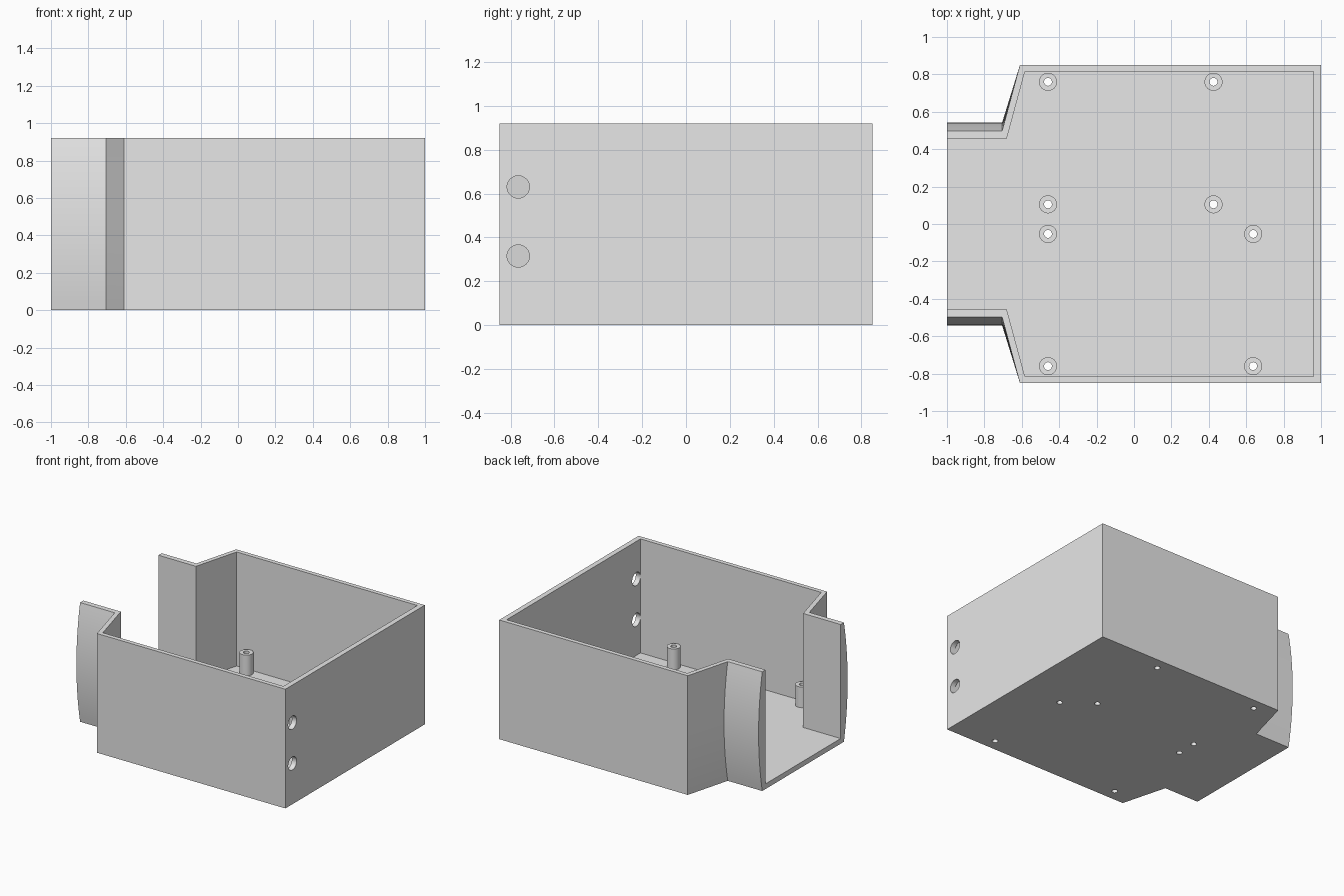
import bpy, bmesh, math
from mathutils import Matrix, Vector

if "Cube" in bpy.data.objects:
    bpy.data.objects.remove(bpy.data.objects["Cube"], do_unlink=True)

HEIGHT, FLOOR, POST_TOP = 0.92, 0.04, 0.20
NECK_Y, BULGE = 0.498, 0.045
POST_R, SCREW_R, PORT_R = 0.048, 0.021, 0.051
POSTS = [(-0.46, 0.76), (0.425, 0.76), (-0.46, 0.105), (0.425, 0.105),
         (-0.46, -0.053), (0.637, -0.053), (-0.46, -0.76), (0.637, -0.76)]

grey = bpy.data.materials.new("plain grey")
grey.use_nodes = True
grey.diffuse_color = (0.8, 0.8, 0.8, 1)
grey.node_tree.nodes["Principled BSDF"].inputs["Base Color"].default_value = (0.8, 0.8, 0.8, 1)


def make_object(name, bm):
    bmesh.ops.recalc_face_normals(bm, faces=bm.faces[:])
    mesh = bpy.data.meshes.new(name)
    bm.to_mesh(mesh)
    bm.free()
    mesh.materials.append(grey)
    obj = bpy.data.objects.new(name, mesh)
    bpy.context.collection.objects.link(obj)
    return obj


def activate(obj):
    bpy.ops.object.select_all(action="DESELECT")
    obj.select_set(True)
    bpy.context.view_layer.objects.active = obj


def smooth(obj):
    activate(obj)
    bpy.ops.object.shade_smooth_by_angle(angle=math.radians(30))


def outline(half):
    """Full plan outline from the half with positive y."""
    return half + [(x, -y) for x, y in reversed(half)]


def loft(name, sections):
    """Solid through matching plan outlines, given as (z, points)."""
    bm = bmesh.new()
    loops = [[bm.verts.new((x, y, z)) for x, y in pts] for z, pts in sections]
    for low, high in zip(loops, loops[1:]):
        for i in range(len(low)):
            j = (i + 1) % len(low)
            bm.faces.new((low[i], low[j], high[j], high[i]))
    bm.faces.new(loops[0])
    bm.faces.new(loops[-1])
    return make_object(name, bm)


def cut(obj, cutter):
    cutter.hide_render = True
    mod = obj.modifiers.new("cut", "BOOLEAN")
    mod.operation, mod.solver, mod.object = "DIFFERENCE", "EXACT", cutter
    activate(obj)
    bpy.ops.object.modifier_apply(modifier=mod.name)
    bpy.data.objects.remove(cutter, do_unlink=True)


# Outer shell, with neck cheeks bowed outward at mid height
STEPS = 20
sections = []
for k in range(STEPS + 1):
    t = k / STEPS
    y = NECK_Y + BULGE * (1 - (2 * t - 1) ** 2)
    sections.append((HEIGHT * t, outline([(1, 0.85), (-0.61, 0.85), (-0.705, y), (-1, y)])))
case = loft("case", sections)

# Cavity, open at the top and at the neck end
inside = outline([(0.96, 0.816), (-0.583, 0.816), (-0.68, 0.458), (-1.2, 0.458)])
cut(case, loft("cavity_cutter", [(FLOOR, inside), (HEIGHT + 0.2, inside)]))

# Screw holes in the floor and two round ports in the right-hand end wall
bm = bmesh.new()
for x, y in POSTS:
    bmesh.ops.create_cone(bm, cap_ends=True, segments=32, radius1=SCREW_R, radius2=SCREW_R,
                          depth=0.2, matrix=Matrix.Translation((x, y, 0.02)))
for z in (0.315, 0.63):
    bmesh.ops.create_cone(bm, cap_ends=True, segments=32, radius1=PORT_R, radius2=PORT_R, depth=0.2,
                          matrix=Matrix.Translation((0.98, -0.765, z)) @ Matrix.Rotation(math.pi / 2, 4, "Y"))
cut(case, make_object("hole_cutter", bm))
smooth(case)

# Hollow standoff posts, spun from a profile
for n, (x, y) in enumerate(POSTS, 1):
    bm = bmesh.new()
    profile = [(POST_R, FLOOR), (POST_R, POST_TOP), (SCREW_R, POST_TOP), (SCREW_R, FLOOR)]
    verts = [bm.verts.new((r, 0, z)) for r, z in profile]
    edges = [bm.edges.new(pair) for pair in zip(verts, verts[1:])]
    bmesh.ops.spin(bm, geom=verts + edges, cent=(0, 0, 0), axis=(0, 0, 1),
                   angle=math.tau, steps=32, use_merge=True)
    bmesh.ops.remove_doubles(bm, verts=bm.verts[:], dist=0.0001)
    bmesh.ops.recalc_face_normals(bm, faces=bm.faces[:])
    top = max(bm.faces, key=lambda f: f.calc_center_median().z)
    if top.normal.z < 0:
        bmesh.ops.reverse_faces(bm, faces=bm.faces[:])
    post = make_object(f"standoff_{n}", bm)
    post.location = Vector((x, y, 0))
    smooth(post)
